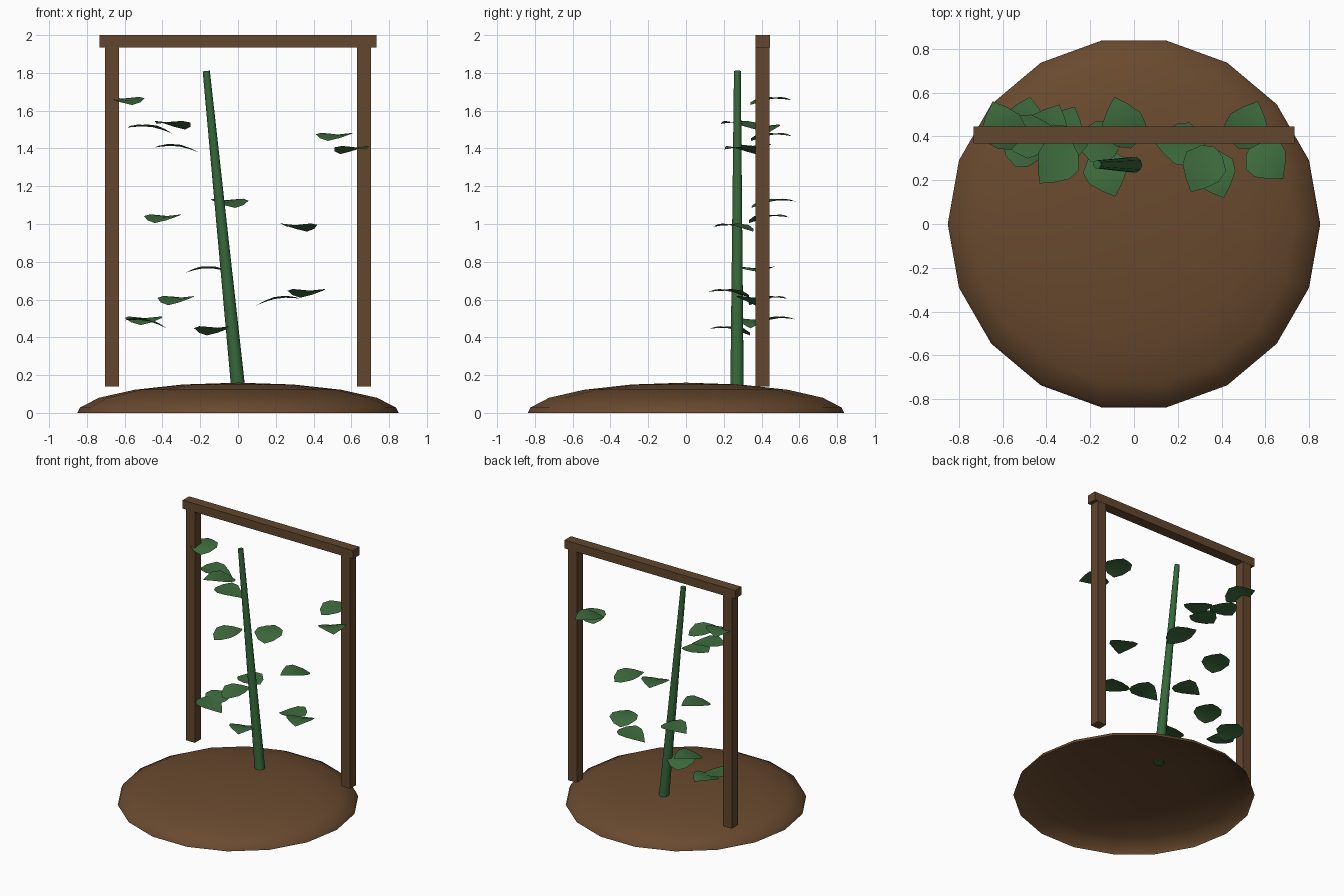
import bpy, bmesh, math
from mathutils import Vector

cube = bpy.data.objects.get("Cube")
if cube:
    bpy.data.objects.remove(cube, do_unlink=True)


def material(name, rgb):
    m = bpy.data.materials.new(name)
    m.use_nodes = True
    m.diffuse_color = (*rgb, 1)
    m.node_tree.nodes["Principled BSDF"].inputs["Base Color"].default_value = (*rgb, 1)
    return m


soil = material("soil brown", (0.142, 0.068, 0.028))
wood = material("wood brown", (0.122, 0.063, 0.027))
stem_green = material("stem green", (0.036, 0.14, 0.042))
leaf_green = material("leaf green", (0.047, 0.147, 0.047))


def finish(name, bm, mat, smooth_angle=None):
    mesh = bpy.data.meshes.new(name)
    bm.to_mesh(mesh)
    bm.free()
    mesh.materials.append(mat)
    ob = bpy.data.objects.new(name, mesh)
    bpy.context.collection.objects.link(ob)
    if smooth_angle:
        bpy.ops.object.select_all(action='DESELECT')
        ob.select_set(True)
        bpy.context.view_layer.objects.active = ob
        bpy.ops.object.shade_smooth_by_angle(angle=math.radians(smooth_angle))
    return ob


def box(name, low, high, mat):
    bm = bmesh.new()
    bmesh.ops.create_cube(bm, size=1)
    low, high = Vector(low), Vector(high)
    for v in bm.verts:
        v.co = (low + high) / 2 + v.co * (high - low)
    return finish(name, bm, mat)


# Soil mound: open low dome, 18 sides
def mound():
    bm = bmesh.new()
    sides, radius, height = 18, 0.85, 0.16
    rings = []
    for deg in (0, 10, 30, 50, 70):
        a = math.radians(deg)
        rings.append([bm.verts.new((radius * math.cos(a) * math.cos(math.tau * i / sides),
                                    radius * math.cos(a) * math.sin(math.tau * i / sides),
                                    height * math.sin(a))) for i in range(sides)])
    top = bm.verts.new((0, 0, height))
    for i in range(sides):
        j = (i + 1) % sides
        for a, b in zip(rings, rings[1:]):
            bm.faces.new((a[i], a[j], b[j], b[i]))
        bm.faces.new((rings[-1][i], rings[-1][j], top))
    finish("soil_mound", bm, soil, 60)


mound()

# Trellis frame: two posts and a cross beam
for side, x in (("right", -0.667), ("left", 0.667)):
    box(side + "_post", (x - 0.038, 0.369, 0.14), (x + 0.038, 0.443, 1.99), wood)
box("top_beam", (-0.733, 0.367, 1.935), (0.733, 0.445, 2.0), wood)

# Leaning tapered stem
bm = bmesh.new()
base, tip = Vector((0, 0.27, 0.14)), Vector((-0.168, 0.272, 1.81))
bmesh.ops.create_cone(bm, cap_ends=True, segments=10, radius1=0.037, radius2=0.019,
                      depth=(tip - base).length)
turn = (tip - base).to_track_quat('Z', 'Y')
for v in bm.verts:
    v.co = (base + tip) / 2 + turn @ v.co
finish("stem", bm, stem_green, 40)


# Leaf: arched midrib, cupped edges; rows are (share of length, half width)
ROWS = ((0.1, 0.055), (0.33, 0.1), (0.58, 0.092), (0.8, 0.05))


def leaf(number, start, end):
    start, end = Vector(start), Vector(end)
    side = (end - start).cross(Vector((0, 0, 1))).normalized()
    bm = bmesh.new()
    first, last = bm.verts.new(start), bm.verts.new(end)
    rows = []
    for t, w in ROWS:
        mid = start.lerp(end, t) + Vector((0, 0, 0.02 * math.sin(math.pi * t)))
        lift = Vector((0, 0, 0.1 * w))
        rows.append([bm.verts.new(p) for p in (mid - side * w + lift, mid, mid + side * w + lift)])
    for k in (0, 1):
        bm.faces.new((first, rows[0][k + 1], rows[0][k]))
        bm.faces.new((last, rows[-1][k], rows[-1][k + 1]))
        for a, b in zip(rows, rows[1:]):
            bm.faces.new((a[k], a[k + 1], b[k + 1], b[k]))
    bmesh.ops.recalc_face_normals(bm, faces=bm.faces)
    if sum(f.normal.z for f in bm.faces) < 0:
        bmesh.ops.reverse_faces(bm, faces=bm.faces)
    finish("leaf_%d" % number, bm, leaf_green, 30)


# Leaf placements: base point and tip point
LEAVES = (
    ((-0.56, 0.34, 1.63), (-0.645, 0.56, 1.655)),
    ((-0.585, 0.38, 1.51), (-0.35, 0.43, 1.48)),
    ((-0.28, 0.37, 1.5), (-0.43, 0.185, 1.53)),
    ((-0.44, 0.35, 1.405), (-0.21, 0.36, 1.38)),
    ((-0.015, 0.345, 1.085), (-0.09, 0.58, 1.12)),
    ((-0.44, 0.335, 1.005), (-0.34, 0.545, 1.035)),
    ((0.365, 0.355, 0.96), (0.26, 0.145, 0.985)),
    ((0.475, 0.345, 1.44), (0.565, 0.56, 1.465)),
    ((0.54, 0.37, 1.37), (0.68, 0.205, 1.395)),
    ((-0.06, 0.36, 0.75), (-0.278, 0.39, 0.742)),
    ((-0.37, 0.335, 0.57), (-0.27, 0.535, 0.605)),
    ((-0.515, 0.37, 0.465), (-0.475, 0.58, 0.495)),
    ((-0.6, 0.37, 0.49), (-0.378, 0.34, 0.448)),
    ((-0.165, 0.34, 0.41), (-0.085, 0.125, 0.445)),
    ((0.325, 0.36, 0.605), (0.095, 0.37, 0.568)),
    ((0.33, 0.335, 0.61), (0.41, 0.118, 0.64)),
)
for n, (a, b) in enumerate(LEAVES, 1):
    leaf(n, a, b)
